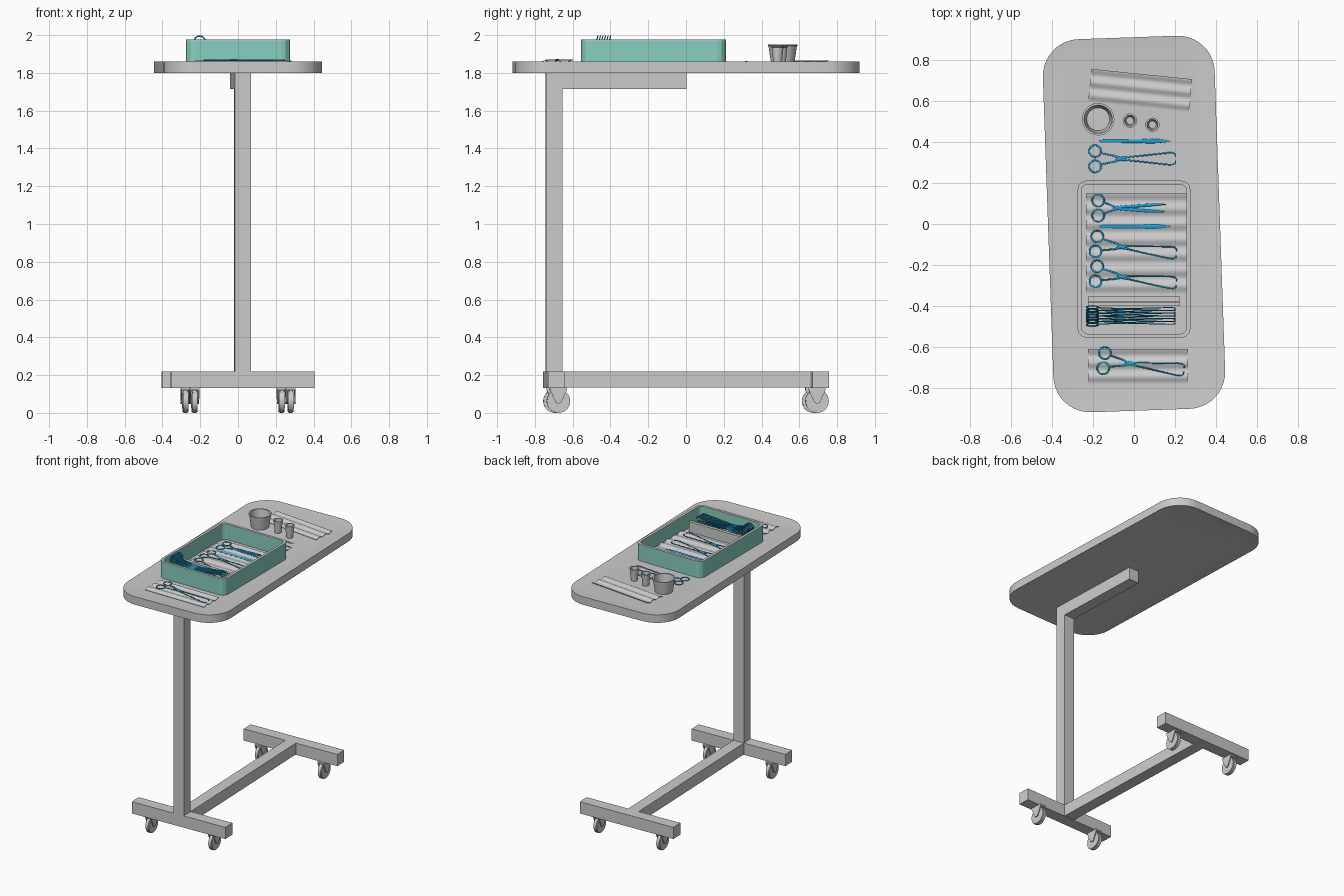
import bpy, bmesh, math
from mathutils import Matrix, Vector

if "Cube" in bpy.data.objects:
    bpy.data.objects.remove(bpy.data.objects["Cube"])

TURN = Matrix.Rotation(math.radians(2), 4, 'Z')   # whole stand is slightly turned
FLOOR = 1.853


def material(name, rgb):
    m = bpy.data.materials.new(name)
    m.diffuse_color = (*rgb, 1)
    m.use_nodes = True
    m.node_tree.nodes["Principled BSDF"].inputs["Base Color"].default_value = m.diffuse_color
    return m


teal = material("teal", (0.25, 0.62, 0.53))
blue = material("blue", (0.012, 0.36, 0.70))


def finish(name, bm, mat=None, xf=None, smooth=None):
    if xf:
        bm.transform(xf)
    bmesh.ops.recalc_face_normals(bm, faces=bm.faces[:])
    me = bpy.data.meshes.new(name)
    bm.to_mesh(me)
    bm.free()
    ob = bpy.data.objects.new(name, me)
    bpy.context.collection.objects.link(ob)
    if mat:
        me.materials.append(mat)
    if smooth:
        bpy.ops.object.select_all(action='DESELECT')
        ob.select_set(True)
        bpy.context.view_layer.objects.active = ob
        bpy.ops.object.shade_smooth_by_angle(angle=math.radians(smooth))
    return ob


def box(name, lo, hi, xf=TURN):
    lo, hi = Vector(lo), Vector(hi)
    bm = bmesh.new()
    bmesh.ops.create_cube(bm, size=1)
    bm.transform(Matrix.Translation((lo + hi) / 2) @ Matrix.Diagonal((*(hi - lo), 1)))
    return finish(name, bm, xf=xf)


def loft(name, rings, caps=True, closed=False, **kw):
    bm = bmesh.new()
    vs = [[bm.verts.new(p) for p in r] for r in rings]
    pairs = list(zip(vs, vs[1:])) + ([(vs[-1], vs[0])] if closed else [])
    n = len(vs[0])
    for a, b in pairs:
        for i in range(n):
            j = (i + 1) % n
            bm.faces.new((a[i], a[j], b[j], b[i]))
    if caps and not closed:
        bm.faces.new(vs[0])
        bm.faces.new(vs[-1])
    return finish(name, bm, **kw)


def rrect(w, l, r, z, seg, cx=0, cy=0):
    pts = []
    for k, (sx, sy) in enumerate([(1, 1), (-1, 1), (-1, -1), (1, -1)]):
        for i in range(seg + 1):
            a = math.pi / 2 * (k + i / seg)
            pts.append((cx + sx * (w - r) + r * math.cos(a), cy + sy * (l - r) + r * math.sin(a), z))
    return pts


def circle(r, z, cx, cy, n):
    return [(cx + r * math.cos(2 * math.pi * i / n), cy + r * math.sin(2 * math.pi * i / n), z) for i in range(n)]


# Table top with shallow dished rim above and below
loft("table_top", [rrect(0.42 - d, 0.912 - d, 0.18 - d, z, 10) for d, z in
                   [(0.085, 1.808), (0, 1.80), (0, 1.86), (0.085, FLOOR)]], xf=TURN, smooth=30)

# Stand
box("support_arm", (-0.043, -0.743, 1.715), (0.043, 0, 1.806))
box("column", (-0.043, -0.743, 0.22), (0.043, -0.657, 1.715))
box("base_spine", (-0.043, -0.657, 0.135), (0.043, 0.657, 0.22))
for end, s in (("front", -1), ("rear", 1)):
    y0, y1 = sorted((s * 0.743, s * 0.657))
    box(end + "_crossbar", (-0.38, y0, 0.132), (0.38, y1, 0.22))

# Casters: wheel, tapered fork cheeks, top plate
for end, sy in (("front", -1), ("rear", 1)):
    for side, sx in (("left", -1), ("right", 1)):
        cx, cy = sx * 0.255, sy * 0.685
        tag = f"{end}_{side}_"
        bm = bmesh.new()
        bmesh.ops.create_cone(bm, cap_ends=True, segments=28, radius1=0.0625, radius2=0.0625, depth=0.03)
        rim = [e for e in bm.edges if any(len(f.verts) > 4 for f in e.link_faces)]
        bmesh.ops.bevel(bm, geom=rim, offset=0.005, segments=2, affect='EDGES')
        bm.transform(Matrix.Translation((cx, cy, 0.0625)) @ Matrix.Rotation(math.pi / 2, 4, 'Y'))
        finish(tag + "wheel", bm, xf=TURN, smooth=35)
        prof = [(-0.045, 0.122), (0.045, 0.122), (0.014, 0.055), (0, 0.048), (-0.014, 0.055)]
        for k in (-1, 1):
            loft(tag + "fork_cheek", [[(cx + k * x, cy + a, z) for a, z in prof] for x in (0.018, 0.025)], xf=TURN)
        box(tag + "caster_plate", (cx - 0.025, cy - 0.045, 0.122), (cx + 0.025, cy + 0.045, 0.134))

# Instrument box: teal walls, grey rim and floor
BC = -0.172
loft("instrument_box_wall", [rrect(w, l, r, z, 3, 0, BC) for w, l, r, z in
     [(0.275, 0.383, 0.045, FLOOR), (0.275, 0.383, 0.045, 1.974),
      (0.26, 0.368, 0.032, 1.974), (0.26, 0.368, 0.032, FLOOR)]], closed=True, mat=teal)
loft("instrument_box_rim", [rrect(w, 0.108 + w, r, z, 3, 0, BC) for w, r, z in
     [(0.276, 0.045, 1.972), (0.276, 0.045, 1.977), (0.257, 0.031, 1.977), (0.257, 0.031, 1.972)]], closed=True)
loft("instrument_box_floor", [rrect(0.262, 0.37, 0.034, z, 3, 0, BC) for z in (FLOOR, 1.858)])


# Rippled cloths
def cloth(name, cx, cy, w, l, z, ang=0, waves=2.5):
    n = int(waves * 12)
    prof = [(l * (i / n - 0.5), 0.005 * (1 - math.cos(2 * math.pi * waves * i / n))) for i in range(n + 1)]
    section = [(y, h + 0.003) for y, h in prof] + [(y, h) for y, h in reversed(prof)]
    xf = Matrix.Translation((cx, cy, z)) @ Matrix.Rotation(math.radians(ang), 4, 'Z')
    loft(name, [[(x, y, h) for y, h in section] for x in (-w / 2, w / 2)], xf=xf, smooth=40)


cloth("front_cloth", 0.02, -0.695, 0.49, 0.17, FLOOR)
cloth("rear_cloth", 0.03, 0.653, 0.495, 0.16, FLOOR, -5.8)
cloth("box_cloth", 0.012, -0.095, 0.495, 0.49, 1.859, 0, 6.5)

# Folded cloth standing as a divider
box("divider_cloth_front", (-0.225, -0.400, 1.858), (0.225, -0.382, 1.925), None)
box("divider_cloth_back", (-0.225, -0.378, 1.858), (0.225, -0.355, 1.935), None)


# Cups, hollow and flared
def cup(name, x, y, r0, r1, h, t):
    z = FLOOR
    loft(name, [circle(r, zz, x, y, 28) for r, zz in
                [(r0, z), (r1, z + h - 0.008), (r1 + t * 0.7, z + h - 0.006), (r1 + t * 0.7, z + h),
                 (r1 - t, z + h), (r0 - t, z + t)]], smooth=35)


cup("bowl", -0.175, 0.512, 0.062, 0.075, 0.097, 0.006)
cup("small_cup_left", -0.02, 0.505, 0.023, 0.031, 0.09, 0.005)
cup("small_cup_right", 0.09, 0.485, 0.023, 0.031, 0.09, 0.005)


# Ring-handled instruments from bevelled curves, pivot at the origin
def tool(name, splines, xf, depth=0.0038):
    cu = bpy.data.curves.new(name, 'CURVE')
    cu.dimensions = '3D'
    cu.bevel_depth = depth
    cu.bevel_resolution = 2
    cu.use_fill_caps = True
    for pts, cyclic in splines:
        sp = cu.splines.new('POLY')
        sp.points.add(len(pts) - 1)
        for p, (x, y, r) in zip(sp.points, pts):
            p.co, p.radius = (x, y, 0, 1), r
        sp.use_cyclic_u = cyclic
    tmp = bpy.data.objects.new(name + "_curve", cu)
    bpy.context.collection.objects.link(tmp)
    me = tmp.to_mesh()
    bm = bmesh.new()
    bm.from_mesh(me)
    tmp.to_mesh_clear()
    bpy.data.objects.remove(tmp)
    finish(name, bm, mat=blue, xf=xf, smooth=50)


def place(x, y, z, ang=0, tilt=0, flat=0.7):
    return (Matrix.Translation((x, y, z)) @ Matrix.Rotation(math.radians(ang), 4, 'Z')
            @ Matrix.Rotation(math.radians(tilt), 4, 'X') @ Matrix.Diagonal((1, 1, flat, 1)))


def ringed(name, ring_x, tip, xf):
    splines = []
    for s in (-1, 1):
        ring = [(ring_x + x, s * 0.037 + y, 1) for x, y, _ in circle(0.029, 0, 0, 0, 20)]
        arm = [(ring_x + 0.026, s * 0.028, 1), (-0.03, s * 0.014, 1), (-0.008, s * 0.002, 2.2), (0.008, -s * 0.002, 2.2)]
        splines += [(ring, True), (arm + [(x, -s * y, r) for x, y, r in tip], False)]
    tool(name, splines, xf)


HOOK = [(0.03, 0.007, 1), (0.16, 0.021, 0.9), (0.235, 0.029, 0.9), (0.257, 0.028, 0.9), (0.268, 0.02, 0.9), (0.268, 0.009, 0.7)]
BLADE = [(0.03, 0.006, 1.8), (0.10, 0.011, 2.0), (0.17, 0.016, 1.8), (0.21, 0.018, 1.2), (0.24, 0.018, 0.3)]

for name, x, y, z, ang in [("box_forceps_a", -0.06, -0.112, 1.873, -6.7), ("box_forceps_b", -0.06, -0.258, 1.873, -6.7),
                           ("front_forceps", -0.022, -0.682, 1.868, -6.7), ("rear_forceps", -0.065, 0.319, 1.857, 0)]:
    ringed(name, -0.125, HOOK, place(x, y, z, ang))
ringed("scissors", -0.095, BLADE, place(-0.08, 0.078, 1.873))
for i in range(6):
    ringed(f"standing_forceps_{i + 1}", -0.135, HOOK, place(-0.068, -0.483 + i * 0.0135, 1.931, 0, 76))

# Scalpels
KNIFE = [(-0.17, 0, 1.0), (-0.15, 0, 2.0), (0.03, 0, 2.2), (0.07, 0, 3.0), (0.12, 0, 2.6), (0.15, 0, 1.6), (0.18, 0, 0.3)]
for name, y, z in (("box_scalpel", -0.013, 1.872), ("rear_scalpel", 0.405, 1.857)):
    tool(name, [(KNIFE, False)], place(0, y, z, 0, 0, 0.4))
